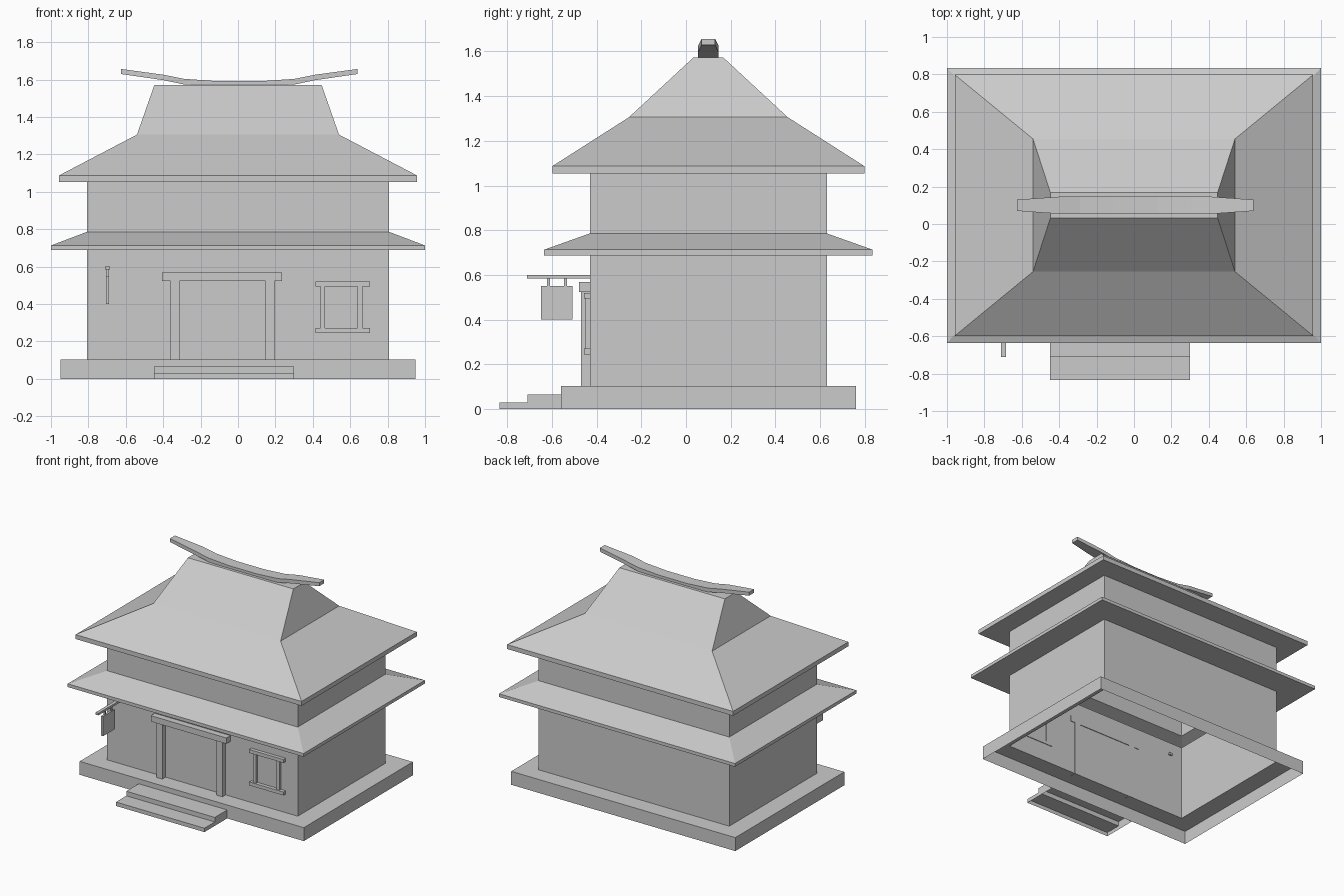
import bpy, bmesh

if "Cube" in bpy.data.objects:
    bpy.data.objects.remove(bpy.data.objects["Cube"])

def make(name, verts, faces):
    me = bpy.data.meshes.new(name)
    me.from_pydata(verts, [], faces)
    bm = bmesh.new()
    bm.from_mesh(me)
    bmesh.ops.recalc_face_normals(bm, faces=bm.faces)
    bm.to_mesh(me)
    bm.free()
    ob = bpy.data.objects.new(name, me)
    bpy.context.collection.objects.link(ob)
    return ob

def loft(name, rings, cap_start=True, cap_end=True):
    n = len(rings[0])
    verts = [v for r in rings for v in r]
    faces = [(i*n + j, i*n + (j+1) % n, (i+1)*n + (j+1) % n, (i+1)*n + j)
             for i in range(len(rings) - 1) for j in range(n)]
    if cap_start:
        faces.append(tuple(range(n)))
    if cap_end:
        faces.append(tuple(range(len(verts) - n, len(verts))))
    return make(name, verts, faces)

def rect(hx, hy, z, cx=0, cy=0.1):
    return [(cx-hx, cy-hy, z), (cx+hx, cy-hy, z), (cx+hx, cy+hy, z), (cx-hx, cy+hy, z)]

def box(name, x0, x1, y0, y1, z0, z1):
    hx, hy, cx, cy = (x1-x0)/2, (y1-y0)/2, (x0+x1)/2, (y0+y1)/2
    return loft(name, [rect(hx, hy, z0, cx, cy), rect(hx, hy, z1, cx, cy)])

# Hollow hall shell: plinth, walls, lower eave, upper walls, hipped roof
sections = [(0.95, 0.66, 0), (0.95, 0.66, 0.103), (0.808, 0.53, 0.103),
            (0.808, 0.53, 0.688), (1.0, 0.735, 0.688), (1.0, 0.735, 0.713),
            (0.808, 0.53, 0.786), (0.808, 0.53, 1.053), (0.958, 0.698, 1.053),
            (0.958, 0.698, 1.087), (0.54, 0.355, 1.306), (0.447, 0.068, 1.572)]
loft("hall_shell", [rect(*s) for s in sections], cap_start=False)

# Upswept ridge beam
half = [(0.633, 1.63, 1.657, 0.03), (0.405, 1.597, 1.626, 0.046),
        (0.295, 1.574, 1.604, 0.046), (0.12, 1.567, 1.592, 0.046)]
stations = [(-x, b, t, w) for x, b, t, w in half] + half[::-1]
loft("ridge_beam", [[(0.007+x, 0.1-w, b), (0.007+x, 0.1+w, b),
                     (0.007+x, 0.1+w, t), (0.007+x, 0.1-w, t)]
                    for x, b, t, w in stations])

# Front steps, open underneath and at the back
profile = [(-0.56, 0.065), (-0.71, 0.065), (-0.71, 0.03), (-0.835, 0.03),
           (-0.835, 0), (-0.71, 0), (-0.56, 0)]
n = len(profile)
make("front_steps", [(x, y, z) for x in (-0.45, 0.30) for y, z in profile],
     [(i, i+1, n+i+1, n+i) for i in range(4)]
     + [(k, k+1, k+5, k+6) for k in (0, n)]
     + [(k+2, k+3, k+4, k+5) for k in (0, n)])

# Door frame
for side, x in (("left", -0.36), ("right", 0.148)):
    box(f"door_post_{side}", x, x+0.048, -0.47, -0.425, 0.1, 0.53)
box("door_lintel", -0.405, 0.236, -0.478, -0.425, 0.523, 0.568)

# Window frame
for side, x in (("left", 0.44), ("right", 0.64)):
    box(f"window_post_{side}", x, x+0.026, -0.449, -0.425, 0.26, 0.505)
for side, z in (("bottom", 0.245), ("top", 0.494)):
    box(f"window_rail_{side}", 0.415, 0.705, -0.457, -0.425, z, z+0.026)

# Hanging sign on a wall bracket
box("sign_pole", -0.71, -0.685, -0.712, -0.415, 0.584, 0.6)
box("sign_board", -0.707, -0.689, -0.65, -0.508, 0.4, 0.55)
for i, y in enumerate((-0.615, -0.54)):
    box(f"sign_hanger_{i+1}", -0.703, -0.692, y-0.007, y+0.007, 0.548, 0.586)
